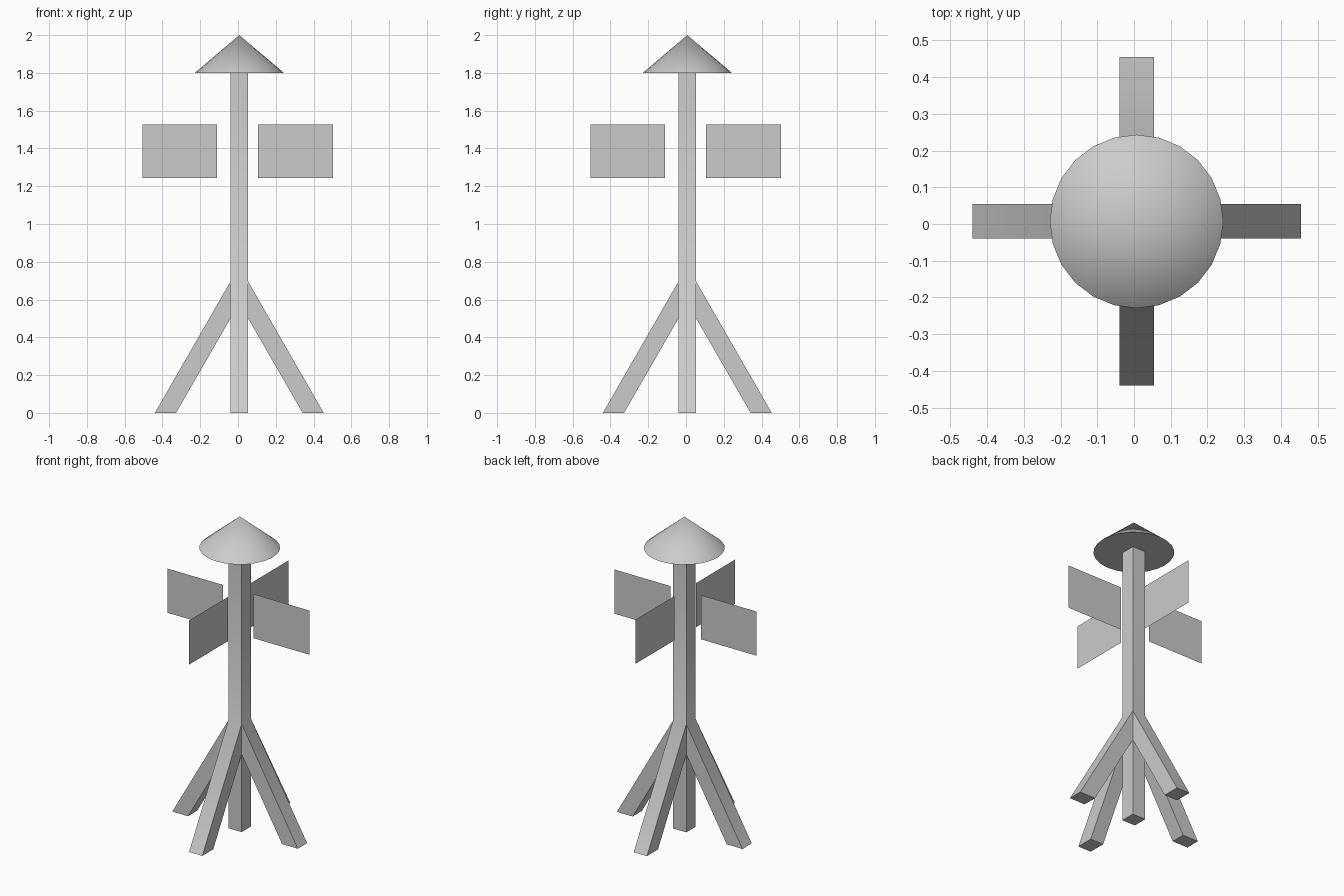
import bpy, bmesh, math
from mathutils import Matrix, Vector

cube = bpy.data.objects.get("Cube")
if cube:
    bpy.data.objects.remove(cube, do_unlink=True)

AXIS = Vector((0.007, 0.007, 0))   # centre line of the post
HALF = 0.047                       # half width of post and legs

grey = bpy.data.materials.new("plain_grey")
grey.use_nodes = True
colour = (0.6, 0.6, 0.6, 1)
grey.diffuse_color = colour
grey.node_tree.nodes["Principled BSDF"].inputs["Base Color"].default_value = colour


def finish(name, bm, smooth_angle=None):
    bmesh.ops.recalc_face_normals(bm, faces=bm.faces[:])
    mesh = bpy.data.meshes.new(name)
    bm.to_mesh(mesh)
    bm.free()
    mesh.materials.append(grey)
    obj = bpy.data.objects.new(name, mesh)
    bpy.context.collection.objects.link(obj)
    if smooth_angle:
        bpy.ops.object.select_all(action='DESELECT')
        obj.select_set(True)
        bpy.context.view_layer.objects.active = obj
        bpy.ops.object.shade_smooth_by_angle(angle=math.radians(smooth_angle))
    return obj


# Square post, stacked in sections, with four splayed legs extruded from one band
LOW, HIGH, TOP = 0.5, 0.695, 1.8
bm = bmesh.new()
rings = []
for z in (0, LOW, HIGH, TOP):
    rings.append([bm.verts.new(AXIS + Vector((sx * HALF, sy * HALF, z)))
                  for sx, sy in ((-1, -1), (1, -1), (1, 1), (-1, 1))])
bm.faces.new(rings[0][::-1])
bm.faces.new(rings[-1])
band = []
for k, (a, b) in enumerate(zip(rings, rings[1:])):
    for i in range(4):
        j = (i + 1) % 4
        face = bm.faces.new((a[i], a[j], b[j], b[i]))
        if k == 1:
            band.append(face)
bm.normal_update()
for face in band:
    out = face.normal.copy()
    foot = bmesh.ops.extrude_discrete_faces(bm, faces=[face])["faces"][0]
    for v in foot.verts:
        reach = 0.447 if v.co.z > (LOW + HIGH) / 2 else 0.335
        v.co += out * (reach - HALF)
        v.co.z = 0
bmesh.ops.remove_doubles(bm, verts=bm.verts[:], dist=0.0005)
finish("post_and_legs", bm, 35)

# Conical cap
bm = bmesh.new()
bmesh.ops.create_cone(bm, cap_ends=True, segments=24, radius1=0.236, radius2=0,
                      depth=0.2, matrix=Matrix.Translation(AXIS + Vector((0, 0, 1.9))))
finish("cone_cap", bm, 35)

# Four thin upright panels floating around the post
for name, direction, inner, outer in (("left_panel", (1, 0), 0.105, 0.504),
                                      ("right_panel", (-1, 0), 0.11, 0.506),
                                      ("back_panel", (0, 1), 0.105, 0.504),
                                      ("front_panel", (0, -1), 0.11, 0.506)):
    d = Vector((*direction, 0))
    base = Vector((AXIS.x * abs(d.y), AXIS.y * abs(d.x), 0))
    bm = bmesh.new()
    bm.faces.new([bm.verts.new(base + d * r + Vector((0, 0, z)))
                  for r, z in ((inner, 1.243), (outer, 1.243), (outer, 1.527), (inner, 1.527))])
    finish(name, bm)
